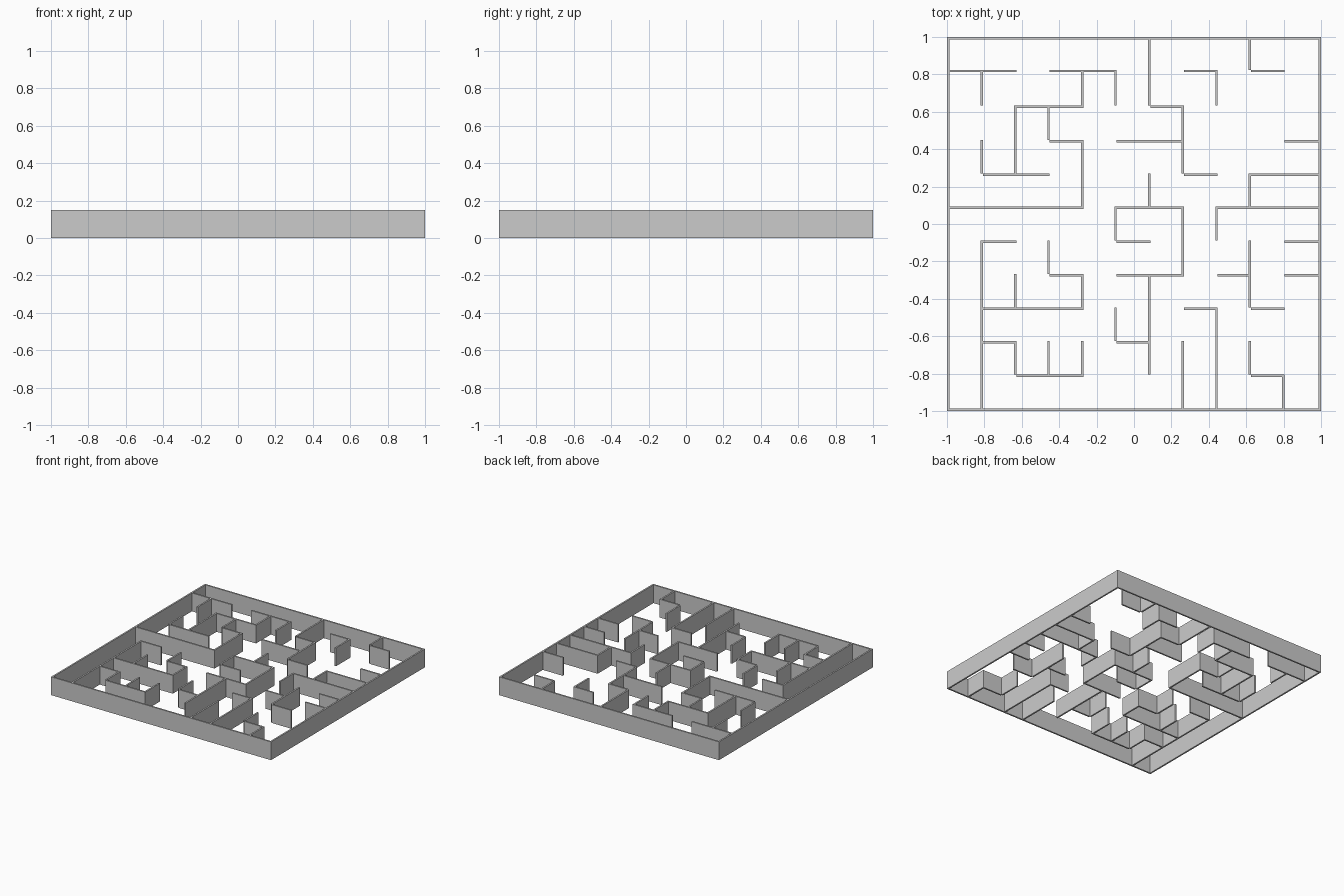
import bpy, bmesh

if "Cube" in bpy.data.objects:
    bpy.data.objects.remove(bpy.data.objects["Cube"])

H, T = 0.15, 0.013
h = T / 2

# grid lines: columns left to right, rows back to front
X = [-.9935, -.815, -.636, -.457, -.277, -.099, .082, .261, .441, .62, .799, .9935]
Y = [.9935, .818, .627, .443, .264, .087, -.095, -.274, -.453, -.633, -.812, -.9935]

# walls along x, per row: "start-end" column indices
ROWS = {1: "0-2 3-5 7-8 9-10", 2: "2-4 6-7", 3: "3-4 5-7 10-11", 4: "1-3 7-8 9-11",
        5: "0-4 5-7 8-11", 6: "1-2 5-6 10-11", 7: "3-4 5-7 8-9 10-11",
        8: "1-4 7-8 9-10", 9: "1-2 5-6", 10: "2-4 9-10"}
# walls along y, per column: "start-end" row indices
COLS = {1: "1-2 3-4 6-11", 2: "2-4 7-8 9-10", 3: "2-3 6-7 9-10", 4: "1-2 3-5 7-8 9-10",
        5: "1-2 5-6 8-9", 6: "0-2 4-5 7-10", 7: "2-4 5-7 9-11", 8: "1-2 5-6 8-11",
        9: "0-1 4-5 6-8 9-10", 10: "10-11"}


def box(bm, x0, x1, y0, y1):
    for v in bmesh.ops.create_cube(bm, size=1)["verts"]:
        v.co = (x1 if v.co.x > 0 else x0, y1 if v.co.y > 0 else y0, H if v.co.z > 0 else 0)


def finish(bm, name):
    me = bpy.data.meshes.new(name)
    bm.to_mesh(me)
    bm.free()
    bpy.context.collection.objects.link(bpy.data.objects.new(name, me))


def spans(text):
    return [tuple(map(int, s.split("-"))) for s in text.split()]


# square outer wall
bm = bmesh.new()
for s in (-1, 1):
    a, b = sorted((s, s * (1 - T)))
    box(bm, -1, 1, a, b)
    box(bm, a, b, -1 + T, 1 - T)
finish(bm, "outer_wall")

# inner walls running left to right
bm = bmesh.new()
for r, text in ROWS.items():
    for a, b in spans(text):
        box(bm, X[a] + h, X[b] + (h if b < 11 else -h), Y[r] - h, Y[r] + h)
finish(bm, "cross_walls")

# inner walls running front to back
bm = bmesh.new()
for c, text in COLS.items():
    for a, b in spans(text):
        box(bm, X[c] - h, X[c] + h, Y[b] + h, Y[a] + (h if a > 0 else -h))
finish(bm, "lengthwise_walls")
